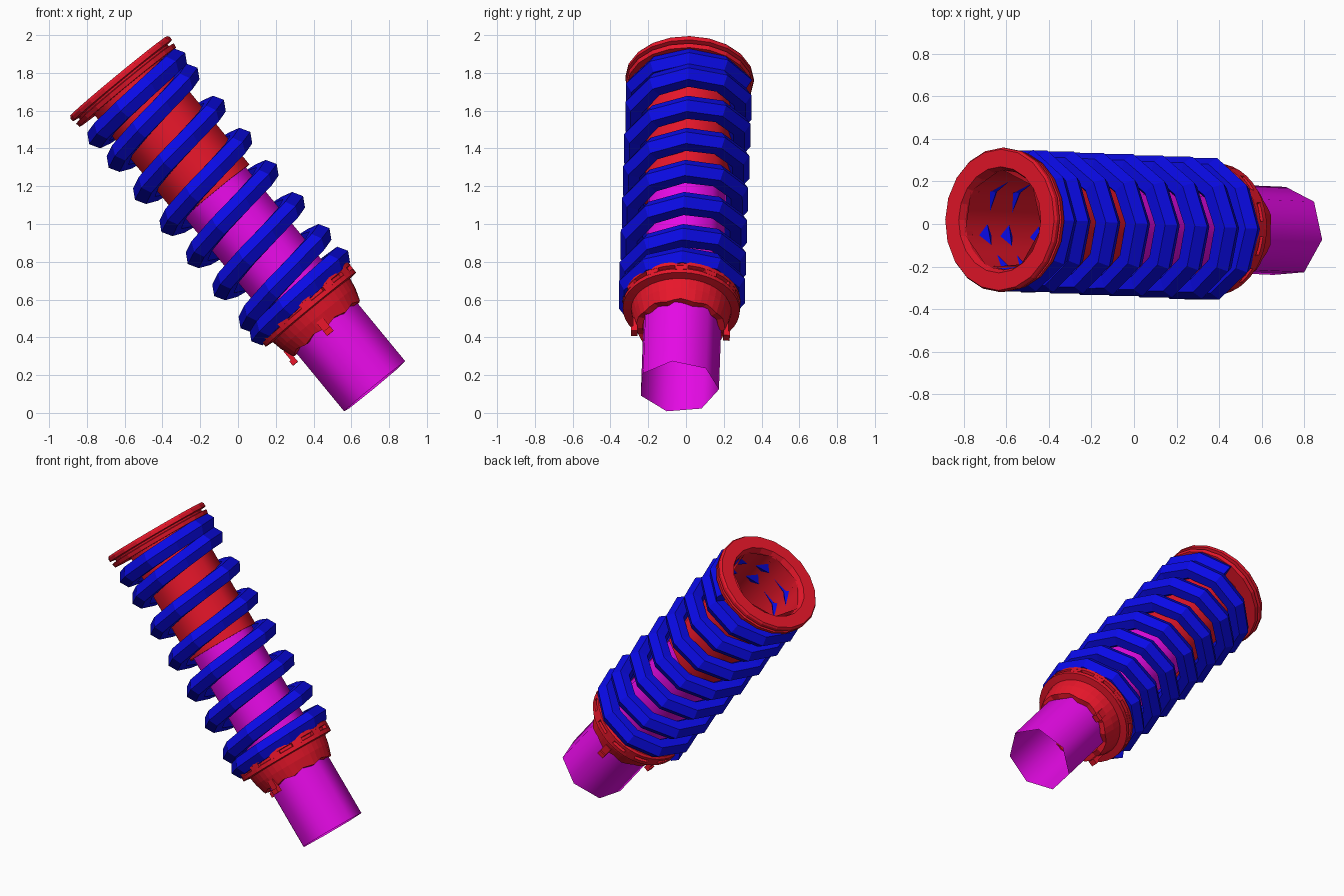
import bpy, bmesh
from math import sin, cos, pi, radians
from mathutils import Vector, Matrix

if "Cube" in bpy.data.objects:
    bpy.data.objects.remove(bpy.data.objects["Cube"])

# Tilted frame: local z runs along the axis from the lower end to the upper end
W = Vector((-0.635, 0.028, 0.772)).normalized()
V = (Vector((0, 1, 0)) - W * W.y).normalized()
U = V.cross(W)
FRAME = Matrix.Translation((0.722, -0.04, 0.138)) @ Matrix((U, V, W)).transposed().to_4x4()


def material(name, rgb):
    m = bpy.data.materials.new(name)
    m.diffuse_color = (*rgb, 1)
    m.use_nodes = True
    m.node_tree.nodes["Principled BSDF"].inputs["Base Color"].default_value = m.diffuse_color
    return m


RED = material("red", (0.80, 0.008, 0.023))
BLUE = material("blue", (0.003, 0.003, 0.80))
MAGENTA = material("magenta", (0.80, 0.003, 0.80))


def finish(bm, name, mat, smooth=False):
    bmesh.ops.recalc_face_normals(bm, faces=bm.faces)
    for f in bm.faces:
        f.smooth = smooth
    me = bpy.data.meshes.new(name)
    bm.to_mesh(me)
    bm.free()
    me.materials.append(mat)
    ob = bpy.data.objects.new(name, me)
    bpy.context.collection.objects.link(ob)
    ob.matrix_world = FRAME
    return ob


def bridge(bm, a, b):
    n = len(a)
    for i in range(n):
        bm.faces.new((a[i], a[(i + 1) % n], b[(i + 1) % n], b[i]))


def lathe(name, mat, profile, sides, phase=0.0, closed=False, wave=None, smooth=False):
    """Revolve (radius, height) points; wave = (profile indices, amplitude, count)."""
    bm = bmesh.new()
    rings = []
    for k, (r, t) in enumerate(profile):
        ring = []
        for i in range(sides):
            a = phase + 2 * pi * i / sides
            dt = wave[1] * cos(wave[2] * a) if wave and k in wave[0] else 0
            ring.append(bm.verts.new((r * cos(a), r * sin(a), t + dt)))
        rings.append(ring)
    for a, b in zip(rings, rings[1:]):
        bridge(bm, a, b)
    if closed:
        bridge(bm, rings[-1], rings[0])
    return finish(bm, name, mat, smooth)


def blocks(name, mat, angles, radius, height, size):
    """Small boxes set around the axis."""
    bm = bmesh.new()
    for a in angles:
        m = (Matrix.Rotation(a, 4, 'Z') @ Matrix.Translation((radius, 0, height))
             @ Matrix.Diagonal((*size, 1)))
        bmesh.ops.create_cube(bm, size=1, matrix=m)
    return finish(bm, name, mat)


# Seven-sided open rod and upper sleeve
PH = radians(-9)
lathe("damper_rod", MAGENTA, [(0.215, 0), (0.215, 1.45)], 7, PH, smooth=True)
lathe("upper_sleeve", RED, [(0.24, 1.33), (0.24, 2.11)], 7, PH, smooth=True)
lathe("sleeve_end", RED, [(0.212, 1.33), (0.24, 1.33)], 7, PH)

# Upper spring seat: two thin discs with a groove between
lathe("upper_seat", RED,
      [(0.235, 2.055), (0.33, 2.055), (0.335, 2.08), (0.305, 2.085), (0.305, 2.095),
       (0.34, 2.10), (0.34, 2.12), (0.332, 2.132), (0.25, 2.132), (0.235, 2.10)],
      20, closed=True)

# Lower collar: grooved flange and tapered skirt with a wavy edge
lathe("lower_collar", RED,
      [(0.2, 0.61), (0.30, 0.61), (0.312, 0.60), (0.312, 0.578), (0.29, 0.575),
       (0.29, 0.558), (0.31, 0.555), (0.31, 0.53), (0.265, 0.525), (0.255, 0.47),
       (0.235, 0.405), (0.2, 0.405)],
      40, closed=True, wave=((10, 11), 0.008, 10))
blocks("collar_teeth", RED, [2 * pi * i / 12 for i in range(12)], 0.295, 0.567, (0.03, 0.07, 0.03))

# Small clips below the collar
CLIPS = [radians(d) for d in (95, 180, 270)]
blocks("collar_clips", RED, CLIPS, 0.24, 0.405, (0.025, 0.045, 0.09))
blocks("clip_heads", RED, CLIPS, 0.245, 0.375, (0.035, 0.045, 0.03))


# Coil spring: low-poly helix with closer end turns
def coil_height(k):
    pts = [(0, 0.60), (2, 0.69), (13, 1.90), (15.5, 2.03)]
    for (k0, t0), (k1, t1) in zip(pts, pts[1:]):
        if k <= k1 + 1e-6:
            return t0 + (t1 - t0) * (k - k0) / (k1 - k0)
    return pts[-1][1]


bm = bmesh.new()
STEPS, R, WIRE = 5, 0.288, 0.062        # steps are per half turn
rings = []
for i in range(int(15.4 * STEPS) + 1):
    k = i / STEPS
    a, t = pi + pi * k, coil_height(k)
    ring = []
    for j in range(6):
        b = 2 * pi * j / 6
        r = R + WIRE * cos(b)
        ring.append(bm.verts.new((r * cos(a), r * sin(a), t + WIRE * sin(b))))
    rings.append(ring)
for a, b in zip(rings, rings[1:]):
    bridge(bm, a, b)
bm.faces.new(rings[0])
bm.faces.new(rings[-1])
finish(bm, "coil_spring", BLUE)
